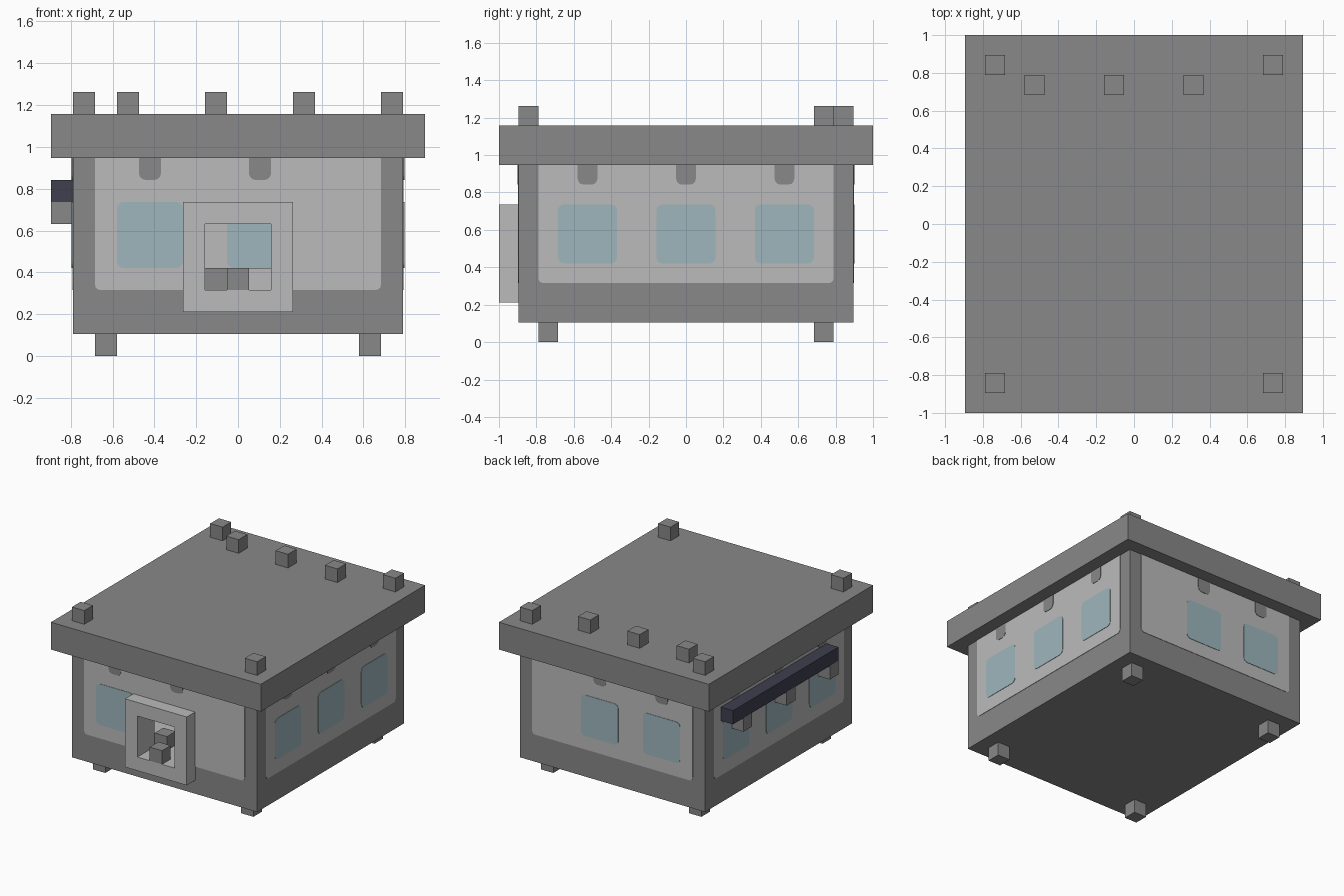
import bpy, bmesh, math
from mathutils import Matrix, Vector

if "Cube" in bpy.data.objects:
    bpy.data.objects.remove(bpy.data.objects["Cube"])

U = 2 / 19  # building module


def material(name, rgb):
    m = bpy.data.materials.new(name)
    m.use_nodes = True
    m.diffuse_color = (*rgb, 1)
    m.node_tree.nodes["Principled BSDF"].inputs["Base Color"].default_value = (*rgb, 1)
    return m


grey = material("dark grey", (0.246, 0.246, 0.246))
light = material("light grey", (0.497, 0.497, 0.497))
blue = material("pale blue glass", (0.342, 0.468, 0.515))
navy = material("navy", (0.05, 0.05, 0.078))


def finish(name, bm, *mats):
    bmesh.ops.recalc_face_normals(bm, faces=bm.faces)
    mesh = bpy.data.meshes.new(name)
    bm.to_mesh(mesh)
    bm.free()
    for m in mats:
        mesh.materials.append(m)
    ob = bpy.data.objects.new(name, mesh)
    bpy.context.collection.objects.link(ob)
    return ob


def box(name, mat, lo, hi):
    """Box between two corners, given in modules."""
    lo, hi = Vector(lo) * U, Vector(hi) * U
    bm = bmesh.new()
    bmesh.ops.create_cube(bm, size=1, matrix=Matrix.Translation((lo + hi) / 2)
                          @ Matrix.Diagonal((*(hi - lo), 1)))
    return finish(name, bm, mat)


def cube(name, mat, x, y, z):
    """One-module cube centred on x, y with its base at z."""
    return box(name, mat, (x - .5, y - .5, z), (x + .5, y + .5, z + 1))


def cut(ob, *cutters):
    for c in cutters:
        mod = ob.modifiers.new("cut", "BOOLEAN")
        mod.operation, mod.solver, mod.object = "DIFFERENCE", "EXACT", c
    bpy.context.view_layer.update()
    graph = bpy.context.evaluated_depsgraph_get()
    mesh = bpy.data.meshes.new_from_object(ob.evaluated_get(graph))
    ob.modifiers.clear()
    ob.data = mesh


def plate(name, mat, normal, dist, centre, width, z0, z1, r, t, round_top=True):
    """Thin upright plate with rounded corners, facing along normal."""
    n, up = Vector(normal), Vector((0, 0, 1))
    side = up.cross(n)
    h = width / 2
    bm = bmesh.new()
    pts = []
    for i, (sx, sz) in enumerate(((1, 1), (-1, 1), (-1, -1), (1, -1))):
        zc = z1 if sz > 0 else z0
        if sz > 0 and not round_top:
            pts.append((sx * h, zc))
            continue
        for k in range(4):
            a = math.radians(90 * i + 30 * k)
            pts.append((sx * (h - r) + r * math.cos(a), zc - sz * r + r * math.sin(a)))
    origin = (n * dist + side * centre) * U
    face = bm.faces.new([bm.verts.new(origin + (side * a + up * b) * U) for a, b in pts])
    new = bmesh.ops.extrude_face_region(bm, geom=[face])["geom"]
    bmesh.ops.translate(bm, vec=n * t, verts=[v for v in new if isinstance(v, bmesh.types.BMVert)])
    return finish(name, bm, mat)


# Cutters for the hollow room and the front opening
room = box("room_cutter", grey, (-6.5, -7.5, 3), (6.5, 7.5, 8.5))
opening = box("opening_cutter", grey, (-1.5, -10, 3), (1.5, -7, 6))
for c in (room, opening):
    c.hide_render = True

# Hollow body with light inner faces
body = box("body", grey, (-7.5, -8.5, 1), (7.5, 8.5, 9))
cut(body, room, opening)
body.data.materials.clear()
body.data.materials.append(grey)
body.data.materials.append(light)
for p in body.data.polygons:
    c = p.center / U
    p.material_index = int(abs(c.x) < 7.4 and abs(c.y) < 8.4 and 1.1 < c.z < 8.9)

# Wall panels, windows and hanging drips
walls = (
    ("front", (0, -1, 0), 8.5, 13, (-4, 1)),
    ("back", (0, 1, 0), 8.5, 13, (4, -1)),
    ("left", (1, 0, 0), 7.5, 15, (-5, 0, 5)),
    ("right", (-1, 0, 0), 7.5, 15, (-5, 0, 5)),
)
for label, n, d, width, centres in walls:
    parts = [plate(label + "_panel", light, n, d, 0, width, 3, 9, .25, .003, False)]
    for c in centres:
        parts.append(plate(label + "_window", blue, n, d, c, 3, 4, 7, .3, .006))
        parts.append(plate(label + "_drip", grey, n, d, c, 1, 8, 9, .3, .006, False))
    if label == "front":
        for ob in parts:
            cut(ob, opening)
for c in (-4, 1):
    plate("inner_window", blue, (0, -1, 0), -7.5, c, 3, 4, 7, .3, .004)
for c in (room, opening):
    bpy.data.objects.remove(c)

# Front frame around the opening
frame_cutter = box("frame_cutter", light, (-1.5, -10, 3), (1.5, -8, 6))
frame = box("door_frame", light, (-2.5, -9.5, 2), (2.5, -8.5, 7))
cut(frame, frame_cutter)
bpy.data.objects.remove(frame_cutter)

# Blocks in the opening and just inside it
cube("sill_block", grey, 0, -9, 3)
cube("inner_block_dark", grey, -1, -7, 3)
cube("inner_block_light", light, 1, -7, 3)

# Roof slab with its corner and back blocks
box("roof", grey, (-8.5, -9.5, 9), (8.5, 9.5, 11))
for x in (-7, 7):
    for y in (-8, 8):
        cube("roof_corner_block", grey, x, y, 11)
for x in (-5, -1, 3):
    cube("roof_back_block", grey, x, 7, 11)

# Feet
for x in (-6, 6):
    for y in (-7, 7):
        cube("foot", grey, x, y, 0)

# Side rail on three brackets
box("side_rail", navy, (-8.5, -5.5, 7), (-7.5, 6.7, 8))
for y in (-5, 0, 5):
    cube("rail_bracket", grey, -8, y, 6)
